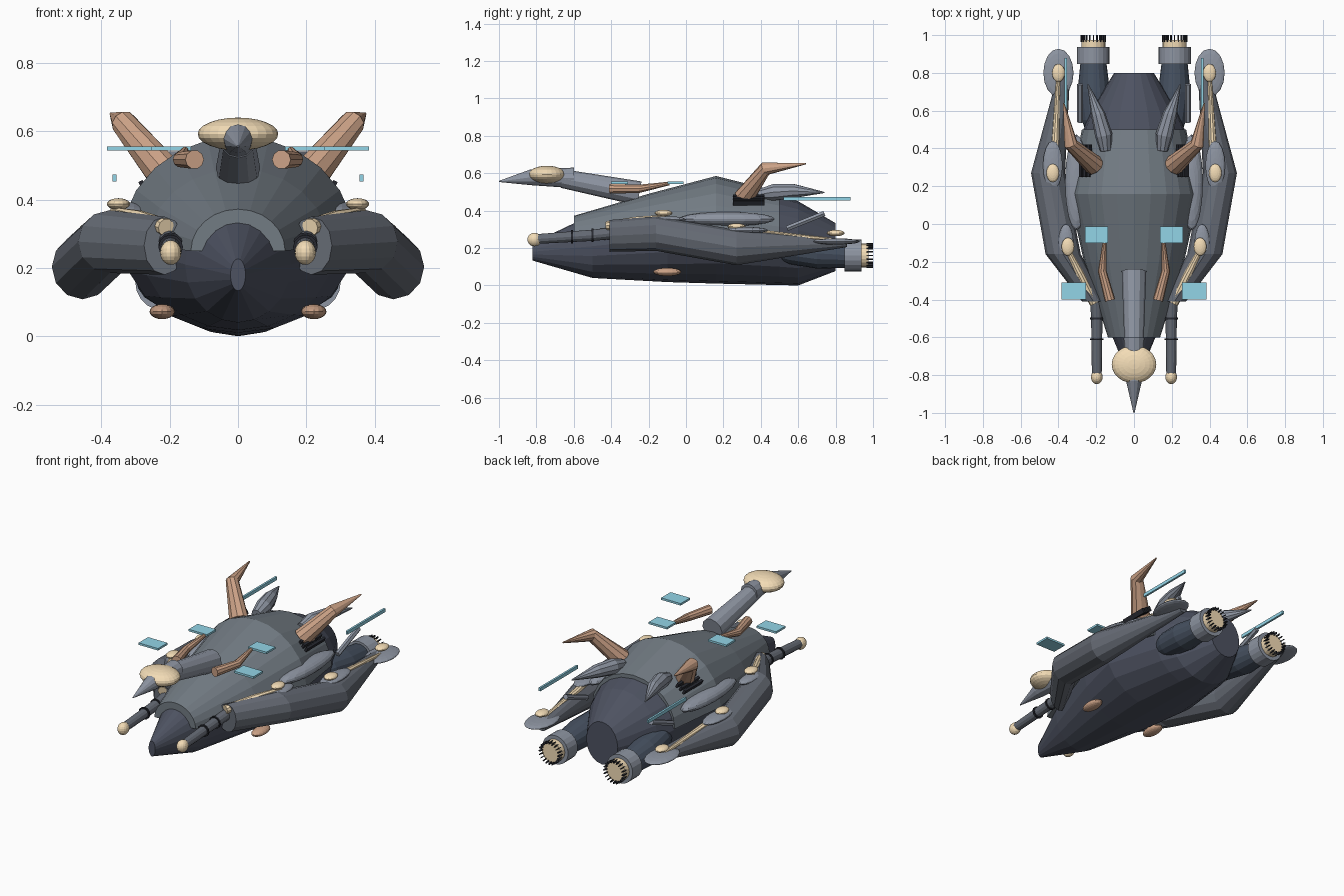
import bpy, bmesh
from math import sin, cos, pi
from mathutils import Vector, Matrix

if "Cube" in bpy.data.objects:
    bpy.data.objects.remove(bpy.data.objects["Cube"])


def material(name, r, g, b):
    m = bpy.data.materials.new(name)
    m.diffuse_color = (r, g, b, 1)
    m.use_nodes = True
    m.node_tree.nodes["Principled BSDF"].inputs["Base Color"].default_value = m.diffuse_color
    return m


DARK = material("dark_plate", 0.075, 0.085, 0.12)
NAVY = material("navy_plate", 0.06, 0.08, 0.115)
SHELL = material("shell_grey", 0.17, 0.20, 0.23)
POD = material("pod_grey", 0.13, 0.145, 0.175)
GREY = material("light_grey", 0.27, 0.30, 0.36)
CREAM = material("cream", 0.90, 0.72, 0.47)
COPPER = material("copper", 0.60, 0.36, 0.24)
CYAN = material("cyan_panel", 0.29, 0.66, 0.80)
BLACK = material("black_metal", 0.02, 0.022, 0.03)


def finish(name, bm, mat, mirror):
    bmesh.ops.recalc_face_normals(bm, faces=bm.faces)
    me = bpy.data.meshes.new(name)
    bm.to_mesh(me)
    bm.free()
    me.materials.append(mat)
    ob = bpy.data.objects.new(name, me)
    bpy.context.collection.objects.link(ob)
    if mirror:
        mod = ob.modifiers.new("mirror", 'MIRROR')
        mod.use_mirror_merge = False
    return ob


def skin(bm, rings):
    """Bridge equal rings of points and cap both ends."""
    vs = [[bm.verts.new(p) for p in r] for r in rings]
    n = len(vs[0])
    for a, b in zip(vs, vs[1:]):
        for i in range(n):
            j = (i + 1) % n
            bm.faces.new((a[i], a[j], b[j], b[i]))
    bm.faces.new(vs[0])
    bm.faces.new(vs[-1])


def loft(name, stations, mat, n=20, mirror=False, arc=2 * pi):
    """Elliptical sections (x, y, z, rx, rz) stacked along y."""
    bm = bmesh.new()
    count = n if arc > 6 else n + 1
    skin(bm, [[(x + rx * cos(arc * i / n), y, z + rz * sin(arc * i / n))
               for i in range(count)] for x, y, z, rx, rz in stations])
    return finish(name, bm, mat, mirror)


def tube(name, path, mat, n=10, mirror=True):
    """Round tapered tube through points (x, y, z, radius)."""
    bm = bmesh.new()
    pts = [Vector(p[:3]) for p in path]
    rings = []
    for i, p in enumerate(pts):
        d = (pts[min(i + 1, len(pts) - 1)] - pts[max(i - 1, 0)]).normalized()
        u = d.cross(Vector((0, 0, 1))).normalized()
        v = u.cross(d)
        r = path[i][3]
        rings.append([p + r * (cos(2 * pi * k / n) * u + sin(2 * pi * k / n) * v) for k in range(n)])
    skin(bm, rings)
    return finish(name, bm, mat, mirror)


def ellipsoid(name, c, r, mat, mirror=True, u=16, v=10):
    bm = bmesh.new()
    bmesh.ops.create_uvsphere(bm, u_segments=u, v_segments=v, radius=1,
                              matrix=Matrix.LocRotScale(Vector(c), None, Vector(r)))
    return finish(name, bm, mat, mirror)


def boxes(name, items, mat):
    """Mirrored boxes from (centre, size, roll about y)."""
    bm = bmesh.new()
    for c, s, roll in items:
        m = Matrix.Translation(c) @ Matrix.Rotation(roll, 4, 'Y') @ Matrix.Diagonal((*s, 1))
        bmesh.ops.create_cube(bm, size=1, matrix=m)
    return finish(name, bm, mat, True)


# Main body: dark hull and the raised upper shell
loft("hull", [(0, -.82, .18, .022, .047), (0, -.5, .21, .155, .17), (0, -.1, .25, .28, .232),
              (0, .16, .272, .338, .262), (0, .5, .24, .268, .238), (0, .6, .225, .23, .225),
              (0, .8, .205, .105, .128)], DARK)
loft("upper_shell", [(0, -.6, .25, .138, .122), (0, -.2, .262, .265, .228),
                     (0, .16, .27, .344, .315), (0, .5, .25, .276, .25)],
     SHELL, n=12, arc=pi)

# Side pods
loft("side_pod", [(.215, -.41, .265, .06, .085), (.375, -.16, .277, .093, .092),
                  (.455, .27, .203, .09, .095), (.36, .86, .225, .025, .02)],
     POD, n=12, mirror=True)
ellipsoid("side_blister", (.305, .22, .355), (.06, .255, .038), GREY)
ellipsoid("pod_tail_disc", (.40, .80, .235), (.08, .128, .017), GREY)
ellipsoid("pod_mid_disc", (.43, .31, .295), (.052, .13, .018), GREY)
ellipsoid("pod_front_disc", (.36, -.10, .352), (.04, .10, .018), GREY)
for i, c in enumerate([(.35, -.12, .387), (.43, .27, .315), (.40, .80, .28)]):
    ellipsoid(f"pod_dome_{i}", c, (.034, .048, .017), CREAM)
tube("front_bone", [(.365, -.11, .366, .012), (.29, -.26, .346, .023), (.21, -.42, .318, .026)], CREAM)
tube("rear_bone", [(.43, .27, .295, .022), (.415, .45, .272, .021), (.40, .78, .244, .011)], CREAM)

# Forward guns
tube("gun_barrel", [(.21, -.2, .30, .034), (.197, -.5, .268, .03), (.197, -.8, .248, .026)], POD, 12)
ellipsoid("gun_tip", (.197, -.81, .245), (.031, .038, .036), CREAM)
for i, (y, z) in enumerate([(-.5, .268), (-.61, .261)]):
    tube(f"gun_collar_{i}", [(.197, y - .005, z, .036), (.197, y + .005, z, .036)], BLACK, 12)

# Neck, beak and head disc
tube("neck", [(0, -.25, .492, .065), (0, -.66, .571, .05)], GREY, 12, False)
tube("beak", [(0, -.60, .575, .055), (0, -.83, .578, .042), (0, -1.0, .556, .003)], GREY, 12, False)
ellipsoid("head_disc", (0, -.743, .592), (.118, .1, .048), CREAM, False, 24, 12)

# Horns
tube("front_horn", [(.127, -.405, .517, .028), (.168, -.25, .517, .023), (.155, -.09, .545, .01)], COPPER)
tube("rear_horn", [(.21, .31, .47, .055), (.335, .425, .625, .037), (.372, .64, .651, .004)], COPPER)
tube("tail_fin", [(.15, .39, .485, .03), (.16, .47, .498, .046), (.19, .58, .505, .038),
                  (.245, .74, .497, .003)], GREY)
tube("tail_strut", [(.285, .54, .305, .016), (.285, .74, .385, .016)], GREY, 6)
boxes("vent_slats", [((.235 + .022 * i, .335, .47 - .014 * i), (.014, .17, .028), .5) for i in range(3)], BLACK)

# Floating cyan panels
boxes("cyan_panels", [((.198, -.057, .549), (.122, .085, .012), 0),
                      ((.318, -.355, .549), (.13, .09, .012), 0),
                      ((.361, .70, .463), (.012, .36, .02), 0)], CYAN)

# Engines
loft("engine_body", [(.19, .40, .20, .03, .03), (.205, .55, .19, .072, .075), (.213, .70, .172, .086, .082),
                     (.215, .86, .162, .068, .068)], NAVY, 16, True)
loft("engine_ring", [(.215, y, .16, .086, .086) for y in (.847, .938)], GREY, 20, True)
loft("engine_core", [(.215, y, .16, .064, .064) for y in (.93, .975)], CREAM, 20, True)
boxes("engine_teeth", [((.215 + .062 * cos(a), .982, .16 + .062 * sin(a)), (.012, .036, .005), -a)
                       for a in (2 * pi * k / 20 for k in range(20))], BLACK)

# Belly domes
ellipsoid("belly_dome", (.222, -.10, .072), (.037, .075, .022), COPPER)
